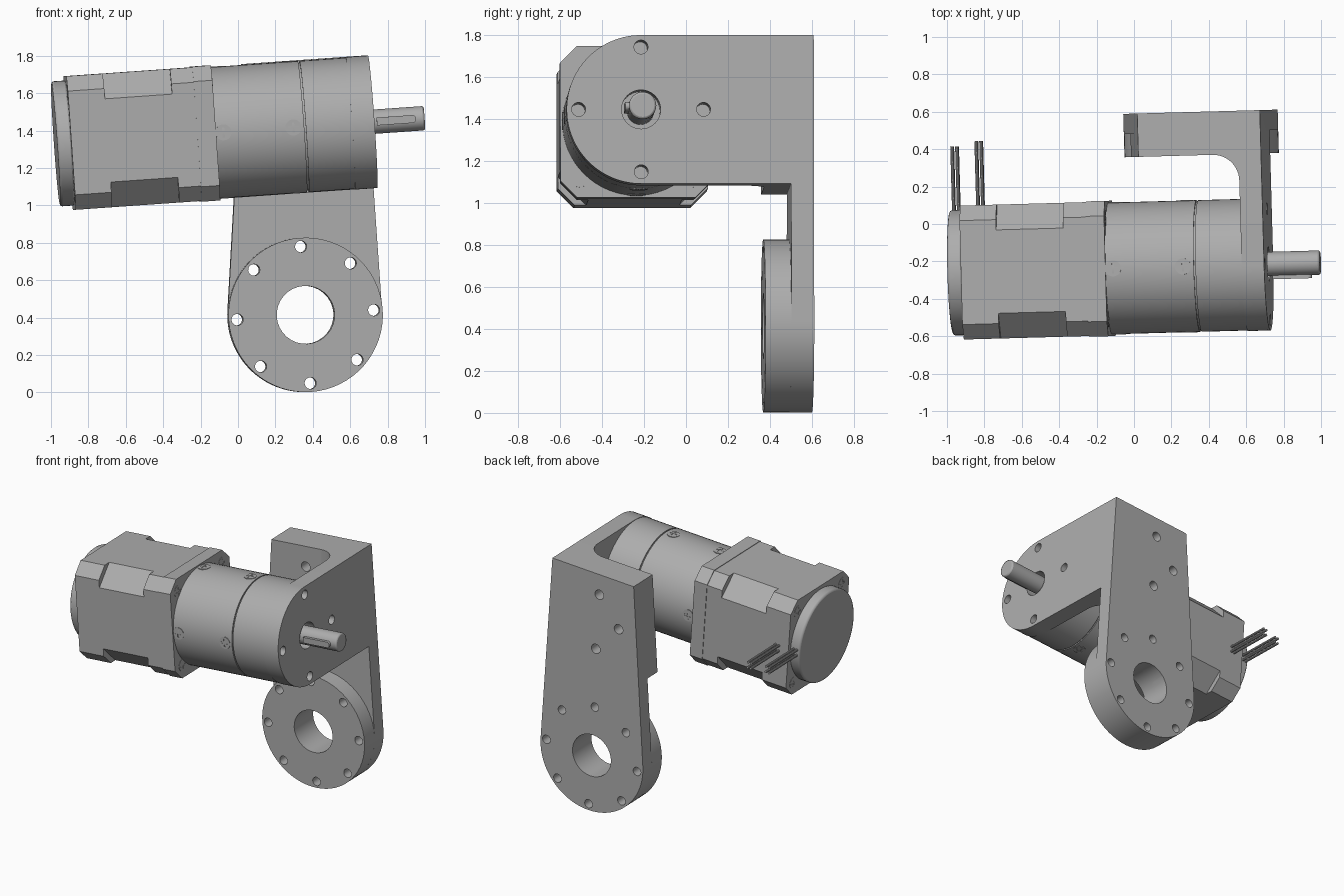
import bpy, bmesh, math
from mathutils import Matrix, Vector

cube = bpy.data.objects.get("Cube")
if cube:
    bpy.data.objects.remove(cube, do_unlink=True)

grey = bpy.data.materials.new("plain grey")
grey.use_nodes = True
COLOUR = (0.42, 0.42, 0.42, 1)
grey.diffuse_color = COLOUR
grey.node_tree.nodes["Principled BSDF"].inputs["Base Color"].default_value = COLOUR

# Working frame: x runs along the shaft, origin on the outer face of the bracket
FRAME = (Matrix.Translation((0.72, -0.214, 1.447))
         @ Matrix.Rotation(math.radians(1.6), 4, 'Z')
         @ Matrix.Rotation(math.radians(-4), 4, 'Y'))
AXES = {
    'x': lambda p, d: (d, p[0], p[1]),
    'y': lambda p, d: (p[0], d, p[1]),
    'z': lambda p, d: (p[0], p[1], d),
}


def arc(r, c=(0, 0), start=0, end=360, n=64):
    count = n if end - start == 360 else n + 1
    angles = [math.radians(start + (end - start) * i / n) for i in range(count)]
    return [(c[0] + r * math.cos(a), c[1] + r * math.sin(a)) for a in angles]


def octagon(h, c):
    quarter = [(h, h - c), (h - c, h)]
    pts = []
    for sx, sy in ((1, 1), (-1, 1), (-1, -1), (1, -1)):
        q = [(sx * x, sy * y) for x, y in quarter]
        pts += q if sx * sy > 0 else q[::-1]
    return pts


def add_prism(bm, pts, a, b, axis):
    base = [bm.verts.new(AXES[axis](p, a)) for p in pts]
    top = [bm.verts.new(AXES[axis](p, b)) for p in pts]
    bm.faces.new(base[::-1])
    bm.faces.new(top)
    for i in range(len(pts)):
        j = (i + 1) % len(pts)
        bm.faces.new((base[i], base[j], top[j], top[i]))


def finish(name, bm, matrix=FRAME):
    bmesh.ops.recalc_face_normals(bm, faces=bm.faces)
    mesh = bpy.data.meshes.new(name)
    bm.to_mesh(mesh)
    bm.free()
    mesh.materials.append(grey)
    obj = bpy.data.objects.new(name, mesh)
    bpy.context.collection.objects.link(obj)
    obj.matrix_world = matrix
    return obj


def activate(obj):
    bpy.ops.object.select_all(action='DESELECT')
    obj.select_set(True)
    bpy.context.view_layer.objects.active = obj


def smooth(obj):
    activate(obj)
    bpy.ops.object.shade_smooth_by_angle(angle=math.radians(30))


def part(name, pts, a, b, axis, holes=(), bevel=0):
    """Extruded profile, drilled along its own axis by (radius, centre) holes."""
    bm = bmesh.new()
    add_prism(bm, pts, a, b, axis)
    obj = finish(name, bm)
    if bevel:
        mod = obj.modifiers.new("edge", 'BEVEL')
        mod.width, mod.segments, mod.limit_method = bevel, 2, 'ANGLE'
    if holes:
        bm = bmesh.new()
        for r, c in holes:
            add_prism(bm, arc(r, c, n=32), a - 0.05, b + 0.05, axis)
        cutter = finish("drill", bm)
        cutter.hide_render = True
        mod = obj.modifiers.new("holes", 'BOOLEAN')
        mod.operation, mod.solver, mod.object = 'DIFFERENCE', 'EXACT', cutter
        activate(obj)
        bpy.ops.object.modifier_apply(modifier=mod.name)
        bpy.data.objects.remove(cutter, do_unlink=True)
    smooth(obj)
    return obj


# Bracket
H, BACK, MID, INNER = 0.355, 0.824, 0.715, 0.592
DISC = (-0.413, -1.006)
ring = [(0.031, p) for p in arc(0.366, DISC, n=8)]
bore = [(0.155, DISC)]
mounts = [(0.035, (-0.39, 0.205)), (0.035, (-0.56, 0)), (0.035, (-0.39, -0.205))]
part("front_plate", arc(H, start=90, end=270) + [(BACK, -H), (BACK, H)], -0.12, 0, 'x',
     [(0.093, (0, 0))] + [(0.033, p) for p in arc(0.298, n=4)])
part("back_plate", [(0, H), (-0.657, H)] + arc(0.413, DISC, 173, 360), MID, BACK, 'y',
     ring + bore + mounts)
part("upper_block", [(-0.05, H), (-0.657, H), (-0.746, -H), (-0.05, -H)], INNER, MID, 'y', mounts)
part("hub_disc", arc(0.413, DISC), INNER, MID, 'y', ring + bore)
R = 0.14
part("inner_fillet", [(-0.12, INNER)] + arc(R, (-0.12 - R, INNER - R), 0, 90, 12), -H, H, 'z')

# Gearbox and shaft
part("gearbox_front", arc(0.352), -0.368, -0.12, 'x')
part("gearbox_seam", arc(0.342), -0.38, -0.36, 'x')
part("gearbox_body", arc(0.352), -0.85, -0.377, 'x')
part("shaft", arc(0.065, n=40), -0.12, 0.277, 'x', bevel=0.01)
part("shaft_key", arc(0.021, (0.21, 0), -90, 90, 12) + [(0.02, 0.021), (0.02, -0.021)],
     -0.082, -0.04, 'y')

# Motor
part("motor_flange", octagon(0.362, 0.08), -0.95, -0.85, 'x')
part("motor_front_cover", octagon(0.358, 0.08), -1.07, -0.95, 'x')
part("motor_body", octagon(0.358, 0.135), -1.43, -1.07, 'x')
part("motor_rear_cover", octagon(0.358, 0.08), -1.625, -1.43, 'x')
part("rear_cap", arc(0.335), -1.7, -1.62, 'x', bevel=0.012)

# Cross-head screw, built facing +z and shared by every position
bm = bmesh.new()
add_prism(bm, arc(0.043, n=32), -0.03, 0.002, 'z')
head = finish("screw", bm)
bm = bmesh.new()
s, l = 0.006, 0.027
cross = [(l, -s), (l, s), (s, s), (s, l), (-s, l), (-s, s),
         (-l, s), (-l, -s), (-s, -s), (-s, -l), (s, -l), (s, -s)]
add_prism(bm, cross, -0.012, 0.05, 'z')
cutter = finish("drive", bm)
mod = head.modifiers.new("drive", 'BOOLEAN')
mod.operation, mod.solver, mod.object = 'DIFFERENCE', 'EXACT', cutter
activate(head)
bpy.ops.object.modifier_apply(modifier=mod.name)
bpy.data.objects.remove(cutter, do_unlink=True)
smooth(head)
screw_mesh = head.data
bpy.data.objects.remove(head, do_unlink=True)


def screw(name, position, direction):
    obj = bpy.data.objects.new(name, screw_mesh)
    bpy.context.collection.objects.link(obj)
    turn = Vector(direction).to_track_quat('Z', 'Y').to_matrix().to_4x4()
    obj.matrix_world = FRAME @ Matrix.Translation(position) @ turn


for dy, dz in ((1, 0), (-1, 0), (0, 1), (0, -1)):
    for x in (-0.435, -0.81):
        screw("gearbox_screw", (x, dy * 0.352, dz * 0.352), (0, dy, dz))
for sy in (-1, 1):
    for sz in (-1, 1):
        screw("flange_screw", (-0.85, sy * 0.27, sz * 0.27), (1, 0, 0))
        screw("rear_screw", (-1.625, sy * 0.27, sz * 0.27), (-1, 0, 0))

# Lead wires in two bundles of four
for x, end in ((-1.665, 0.675), (-1.535, 0.70)):
    for dx in (-0.013, 0.013):
        for dz in (-0.02, 0.02):
            part("lead_wire", arc(0.009, (x + dx, dz), n=10), 0.3, end, 'y')
